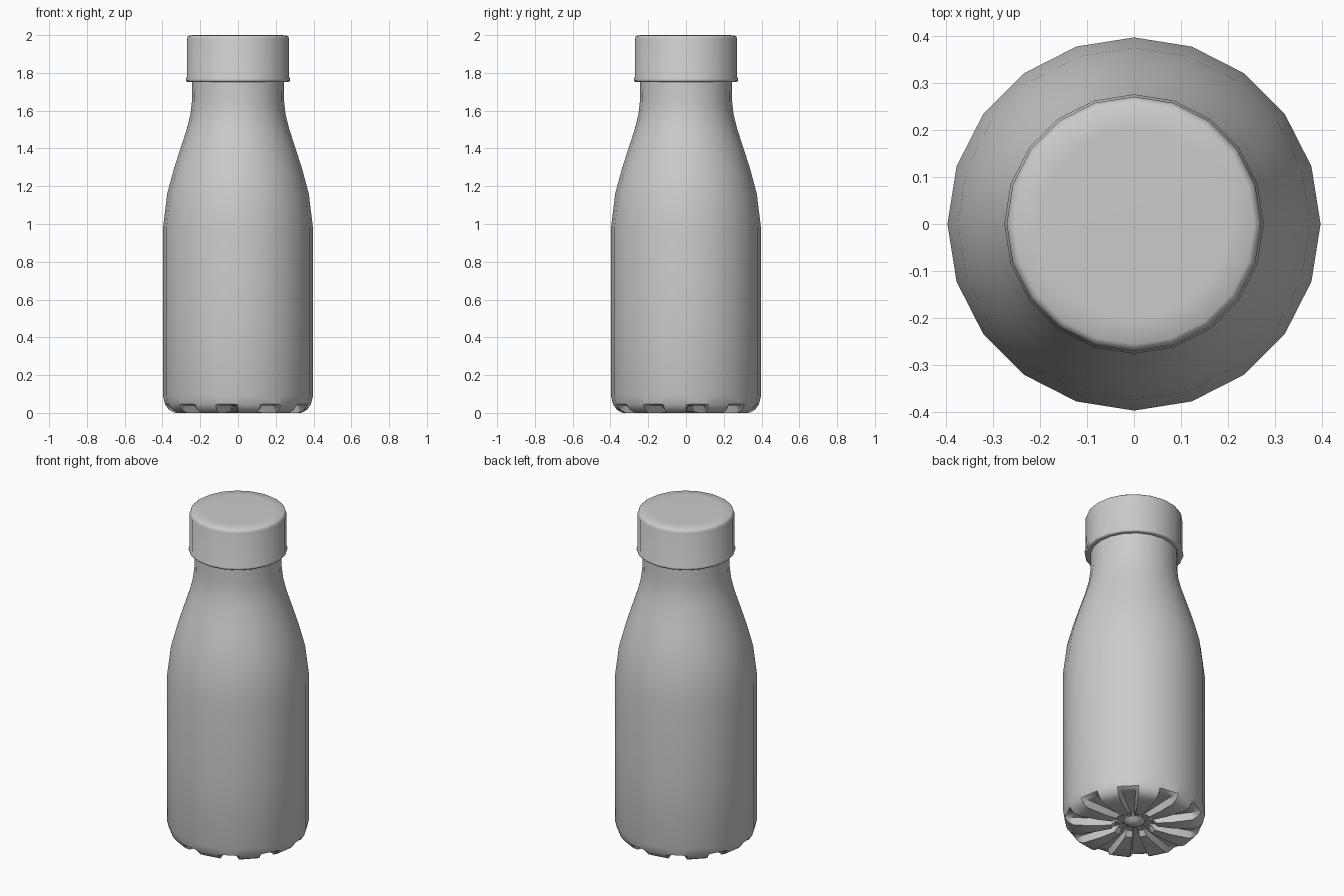
import bpy
import bmesh
import math

if "Cube" in bpy.data.objects:
    bpy.data.objects.remove(bpy.data.objects["Cube"], do_unlink=True)

SIDES = 20
STEP = math.tau / SIDES

gray = bpy.data.materials.new("plain gray")
gray.use_nodes = True
gray.diffuse_color = (0.6, 0.6, 0.6, 1)
gray.node_tree.nodes["Principled BSDF"].inputs["Base Color"].default_value = (0.6, 0.6, 0.6, 1)


def ring(bm, r, z):
    return [bm.verts.new((r * math.cos(i * STEP), r * math.sin(i * STEP), z)) for i in range(SIDES)]


def bridge(bm, lower, upper):
    n = len(lower)
    for i in range(n):
        j = (i + 1) % n
        bm.faces.new((lower[i], lower[j], upper[j], upper[i]))


def lathe(bm, profile):
    """Bridge rings along a (radius, height) profile."""
    rings = [ring(bm, r, z) for r, z in profile]
    for a, b in zip(rings, rings[1:]):
        bridge(bm, a, b)
    return rings


def finish(bm, name, angle):
    bmesh.ops.recalc_face_normals(bm, faces=bm.faces)
    mesh = bpy.data.meshes.new(name)
    bm.to_mesh(mesh)
    bm.free()
    mesh.materials.append(gray)
    obj = bpy.data.objects.new(name, mesh)
    bpy.context.collection.objects.link(obj)
    bpy.ops.object.select_all(action="DESELECT")
    obj.select_set(True)
    bpy.context.view_layer.objects.active = obj
    bpy.ops.object.shade_smooth_by_angle(angle=math.radians(angle))


def base_ring(bm, r, z_petal, z_groove):
    """Every second side of the ring is a groove with steep walls."""
    verts = []
    for k in range(0, SIDES, 2):
        a = (r * math.cos(k * STEP), r * math.sin(k * STEP))
        b = (r * math.cos((k + 1) * STEP), r * math.sin((k + 1) * STEP))
        for t, z in ((0, z_petal), (0.14, z_groove), (0.86, z_groove), (1, z_petal)):
            verts.append(bm.verts.new((a[0] + (b[0] - a[0]) * t, a[1] + (b[1] - a[1]) * t, z)))
    return verts


# Bottle: straight wall, sloping shoulder and neck
bm = bmesh.new()
body = lathe(bm, [(0.397, 0.09), (0.397, 0.5), (0.397, 0.98), (0.375, 1.16), (0.34, 1.29),
                  (0.305, 1.4), (0.272, 1.5), (0.252, 1.58), (0.244, 1.65), (0.243, 1.765)])

# Base: petals separated by radial grooves
petals = [base_ring(bm, *p) for p in ((0.386, 0.045, 0.046), (0.365, 0.016, 0.04), (0.335, 0, 0.04),
                                      (0.22, 0, 0.042), (0.13, 0.008, 0.042), (0.105, 0.035, 0.042))]
for i in range(SIDES // 2):
    c, nxt = petals[0][4 * i:4 * i + 4], petals[0][(4 * i + 4) % len(petals[0])]
    t0, t1, t2 = (body[0][(2 * i + d) % SIDES] for d in (0, 1, 2))
    bm.faces.new((*c, t1, t0))
    bm.faces.new((c[3], nxt, t2, t1))
for a, b in zip(petals, petals[1:]):
    bridge(bm, a, b)

# Small round boss at the middle of the base
hub = [base_ring(bm, r, z, z) for r, z in ((0.06, 0.038), (0.04, 0.02), (0.02, 0.012))]
for a, b in zip([petals[-1]] + hub, hub):
    bridge(bm, a, b)
bm.faces.new(hub[-1])
finish(bm, "bottle", 40)

# Cap: lower lip, straight skirt and softened top edge
bm = bmesh.new()
cap = lathe(bm, [(0.238, 1.757), (0.268, 1.752), (0.276, 1.758), (0.276, 1.768), (0.271, 1.778),
                 (0.271, 1.98), (0.266, 1.992), (0.256, 1.999), (0.2, 2.0)])
bm.faces.new(cap[-1])
finish(bm, "cap", 60)
